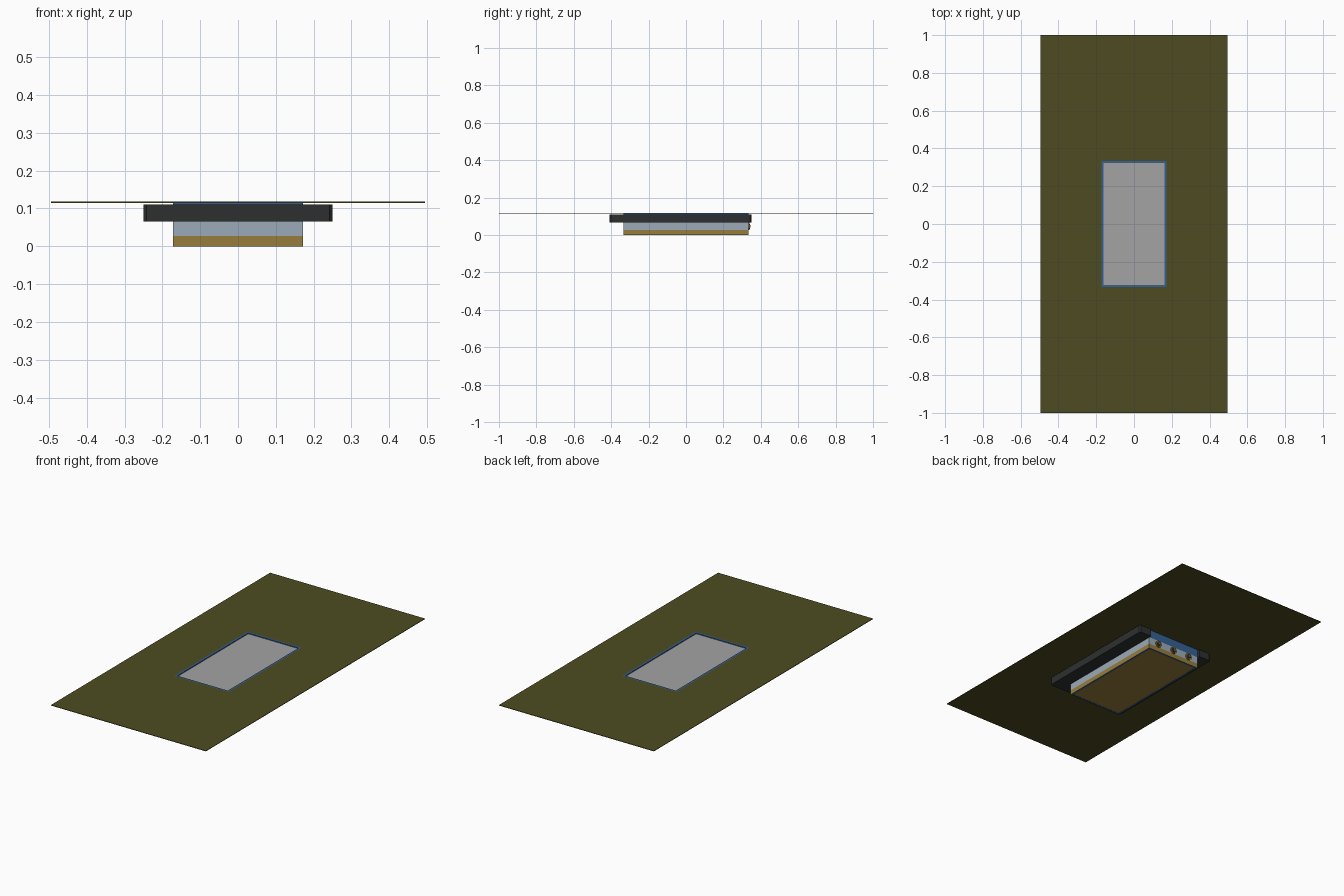
import bpy, bmesh, math
from mathutils import Matrix

if "Cube" in bpy.data.objects:
    bpy.data.objects.remove(bpy.data.objects["Cube"])


def mat(name, c):
    m = bpy.data.materials.new(name)
    m.diffuse_color = (*c, 1)
    m.use_nodes = True
    m.node_tree.nodes["Principled BSDF"].inputs["Base Color"].default_value = m.diffuse_color
    return m


OLIVE = mat("olive_ground", (0.075, 0.071, 0.015))
BLUE = mat("pool_blue", (0.035, 0.118, 0.30))
WATER = mat("water_grey", (0.37, 0.37, 0.37))
PALE = mat("pale_blue", (0.33, 0.41, 0.48))
TAN = mat("sand_tan", (0.31, 0.20, 0.043))
DARK = mat("dark_curb", (0.027, 0.028, 0.028))


def finish(name, bm, mats):
    bmesh.ops.recalc_face_normals(bm, faces=bm.faces)
    me = bpy.data.meshes.new(name)
    bm.to_mesh(me)
    bm.free()
    for m in mats:
        me.materials.append(m)
    ob = bpy.data.objects.new(name, me)
    bpy.context.collection.objects.link(ob)
    return ob


def rect(bm, x, y, z):
    return [bm.verts.new(p) for p in ((-x, -y, z), (x, -y, z), (x, y, z), (-x, y, z))]


def bridge(bm, a, b, idx=0):
    for i in range(4):
        j = (i + 1) % 4
        bm.faces.new((a[i], a[j], b[j], b[i])).material_index = idx


def frame(name, outer, inner, levels, bands, mats):
    """Rectangular tube; each outer height band has its own material."""
    bm = bmesh.new()
    rings = [rect(bm, *outer, z) for z in levels]
    low, top = rect(bm, *inner, levels[0]), rect(bm, *inner, levels[-1])
    for a, b, idx in zip(rings, rings[1:], bands):
        bridge(bm, a, b, idx)
    bridge(bm, rings[-1], top)
    bridge(bm, top, low)
    bridge(bm, low, rings[0])
    return finish(name, bm, mats)


def slab(name, x, y, z0, z1, m):
    bm = bmesh.new()
    a, b = rect(bm, x, y, z0), rect(bm, x, y, z1)
    bridge(bm, a, b)
    bm.faces.new(a)
    bm.faces.new(b)
    return finish(name, bm, [m])


# ground sheet with a rectangular opening
frame("ground_sheet", (0.495, 1.0), (0.172, 0.334), [0.115, 0.118], [0], [OLIVE])

# pool shell: tan base band, pale wall, blue rim and lining
frame("pool_walls", (0.172, 0.334), (0.161, 0.323),
      [0, 0.027, 0.068, 0.118], [2, 1, 0], [BLUE, PALE, TAN])
slab("pool_floor", 0.161, 0.323, 0.001, 0.008, TAN)
slab("water_surface", 0.161, 0.323, 0.108, 0.113, WATER)

# U-shaped dark curb around the front and both sides
bm = bmesh.new()
half = [(0.172, -0.334), (0.172, 0.35), (0.25, 0.35), (0.25, -0.41)]
pts = half + [(-x, y) for x, y in reversed(half)]
face = bm.faces.new([bm.verts.new((x, y, 0.066)) for x, y in pts])
new = bmesh.ops.extrude_face_region(bm, geom=[face])["geom"]
bmesh.ops.translate(bm, vec=(0, 0, 0.044),
                    verts=[v for v in new if isinstance(v, bmesh.types.BMVert)])
corners = [e for e in bm.edges
           if abs(e.verts[0].co.z - e.verts[1].co.z) > 0.01 and abs(e.verts[0].co.x) > 0.2]
bmesh.ops.bevel(bm, geom=corners, offset=0.008, segments=1, affect='EDGES')
finish("curb", bm, [DARK])

# three round fittings on the back wall, each a tan disc, dark ring and tan hub
for i, x in enumerate((-0.107, 0, 0.107)):
    bm = bmesh.new()
    for r, d, idx in ((0.020, 0.006, 0), (0.013, 0.009, 1), (0.007, 0.012, 0)):
        made = bmesh.ops.create_cone(
            bm, cap_ends=True, segments=16, radius1=r, radius2=r, depth=d,
            matrix=Matrix.Translation((x, 0.334 + d / 2, 0.046))
            @ Matrix.Rotation(math.pi / 2, 4, 'X'))
        for f in {f for v in made["verts"] for f in v.link_faces}:
            f.material_index = idx
    finish(f"wall_fitting_{i + 1}", bm, [TAN, DARK])
